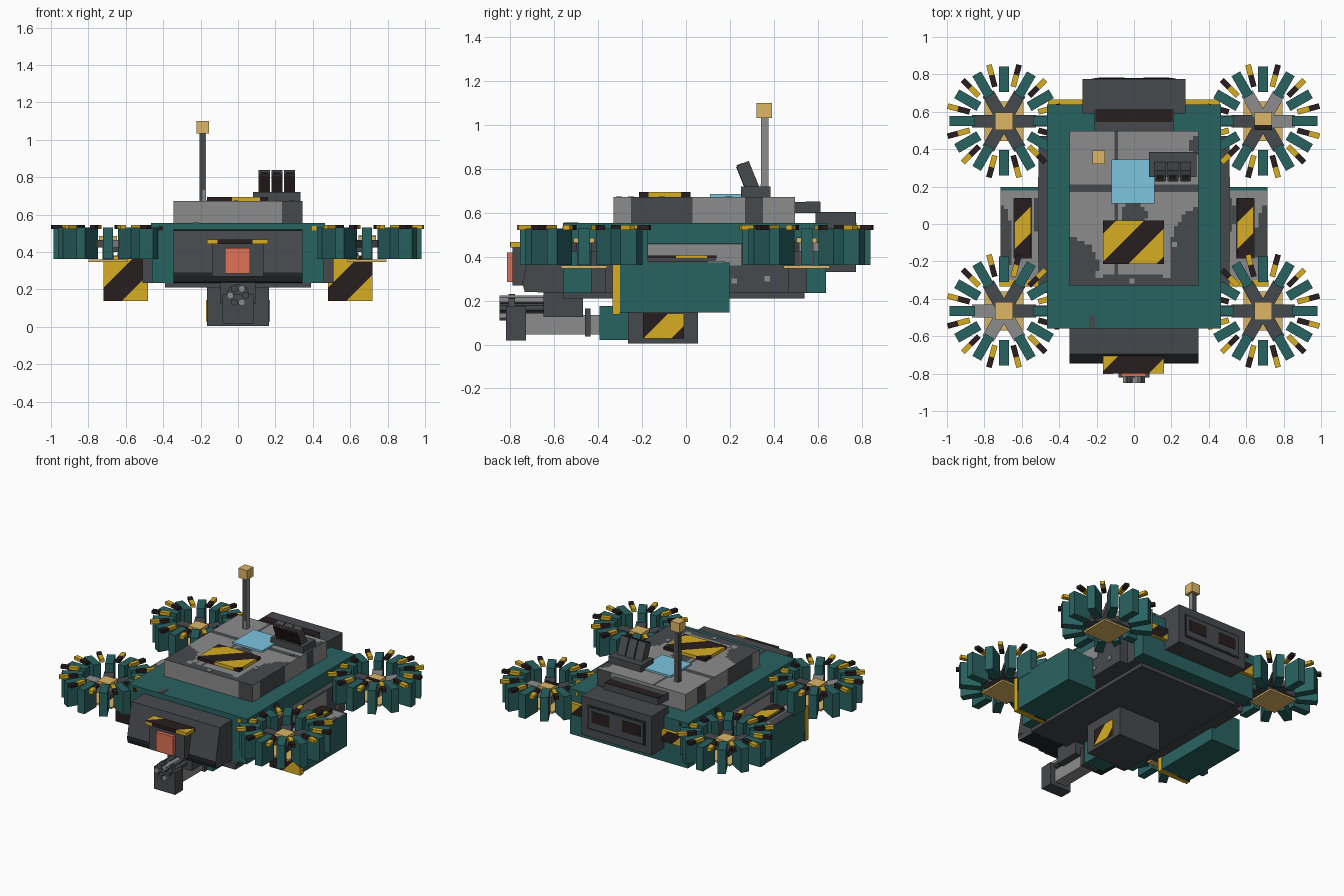
import bpy, bmesh, math
from mathutils import Matrix, Vector

if "Cube" in bpy.data.objects:
    bpy.data.objects.remove(bpy.data.objects["Cube"])

COLORS = {
    "teal": (0.022, 0.125, 0.12), "light_grey": (0.265, 0.265, 0.265),
    "dark_grey": (0.062, 0.067, 0.075), "brown_black": (0.022, 0.013, 0.013),
    "yellow": (0.68, 0.42, 0.016), "tan": (0.72, 0.47, 0.13),
    "red": (0.75, 0.165, 0.09), "blue": (0.20, 0.56, 0.74),
    "charcoal": (0.016, 0.019, 0.021),
}
MATS = {}
for key, rgb in COLORS.items():
    MATS[key] = bpy.data.materials.new(key)
    MATS[key].diffuse_color = (*rgb, 1)


def finish(name, bm, *mats):
    bmesh.ops.recalc_face_normals(bm, faces=bm.faces)
    me = bpy.data.meshes.new(name)
    bm.to_mesh(me)
    bm.free()
    for m in mats:
        me.materials.append(MATS[m])
    ob = bpy.data.objects.new(name, me)
    bpy.context.collection.objects.link(ob)
    return ob


def add_box(bm, x, y, z, mtx=Matrix(), idx=0):
    loc = Vector((sum(x) / 2, sum(y) / 2, sum(z) / 2))
    size = Matrix.Diagonal((abs(x[1] - x[0]), abs(y[1] - y[0]), abs(z[1] - z[0]), 1))
    res = bmesh.ops.create_cube(bm, size=1, matrix=mtx @ Matrix.Translation(loc) @ size)
    for f in {f for v in res["verts"] for f in v.link_faces}:
        f.material_index = idx


def box(name, x, y, z, mat):
    bm = bmesh.new()
    add_box(bm, x, y, z)
    return finish(name, bm, mat)


def cut(bm, co, no):
    bmesh.ops.bisect_plane(bm, geom=bm.verts[:] + bm.edges[:] + bm.faces[:],
                           plane_co=co, plane_no=no, dist=1e-5)


def hazard(name, x, y, z, axis, width=0.13, shift=0.0, first=0, edge=True):
    """Plate with diagonal warning stripes; its narrow edges are yellow if edge is set."""
    bm = bmesh.new()
    add_box(bm, x, y, z)
    n = Vector(axis).normalized()
    c = Vector((sum(x) / 2, sum(y) / 2, sum(z) / 2)) + n * shift
    for k in range(-8, 9):
        cut(bm, c + n * width * (k + 0.5), n)
    bm.normal_update()
    for f in bm.faces:
        k = math.floor((f.calc_center_median() - c).dot(n) / width + 0.5) + first
        f.material_index = 0 if edge and abs(f.normal.dot(n)) > 0.1 else k % 2
    return finish(name, bm, "yellow", "brown_black")


def camo(name, x, y, z, blobs, step=0.02, lines=(), side=None):
    """Light grey box with dark patches by distance to blob centres; side is a rule for walls."""
    bm = bmesh.new()
    add_box(bm, x, y, z)
    for a, r in ((0, x), (1, y)):
        no = Vector((a == 0, a == 1, 0))
        for k in range(1, int((r[1] - r[0]) / step) + 1):
            cut(bm, no * (r[0] + k * step), no)
    bm.normal_update()
    for f in bm.faces:
        p = f.calc_center_median()
        dark = any(math.hypot((p.x - bx) / rx, (p.y - by) / ry) < 1
                   for bx, by, rx, ry in blobs)
        dark |= any(abs(p[a] - v) < step * .6 for a, v in lines)
        if side and abs(f.normal.z) < .5:
            dark = side(p, f.normal)
        f.material_index = int(dark)
    return finish(name, bm, "light_grey", "dark_grey")


def cylinder(name, x, y0, y1, z, r, mat, n=8):
    bm = bmesh.new()
    bmesh.ops.create_cone(bm, cap_ends=True, segments=n, radius1=r, radius2=r, depth=y1 - y0,
                          matrix=Matrix.Translation((x, (y0 + y1) / 2, z)) @ Matrix.Rotation(math.pi / 2, 4, 'X'))
    return finish(name, bm, mat)


# Hull: top slab, end blocks, recessed core, belly plate
box("hull_top", (-.465, .465), (-.56, .64), (.46, .555), "teal")
box("hull_front", (-.46, .46), (-.56, -.43), (.235, .46), "teal")
box("hull_back", (-.46, .46), (.55, .637), (.235, .46), "teal")
box("hull_core", (-.45, .45), (-.43, .55), (.235, .46), "dark_grey")
box("belly_plate", (-.39, .39), (-.56, .54), (.21, .236), "dark_grey")
hazard("back_stripe", (-.46, .46), (.636, .665), (.39, .47), (1, 0, 1), .08)
box("scuff_patch", (-.24, -.205), (-.555, -.49), (.55, .557), "dark_grey")
box("left_marker", (-.425, -.40), (-.564, -.555), (.515, .54), "brown_black")
box("right_marker", (.395, .42), (-.564, -.555), (.515, .54), "yellow")

# Deck house with worn panels and rivets
camo("deck_house", (-.345, .345), (-.33, .497), (.555, .673),
     [(-.36, -.22, .17, .15), (.36, -.18, .17, .27), (.0, -.36, .34, .09),
      (.36, .42, .06, .06), (.0, .05, .07, .06)],
     lines=((1, .19), (0, -.09)),
     side=lambda p, n: p.x > .23 if abs(n.y) > .5 else (-.25 < p.y < .02 or .27 < p.y < .36))
for i, (rx, ry, mat) in enumerate(((-.158, -.25, "light_grey"), (-.01, -.305, "light_grey"),
                                   (.216, -.11, "light_grey"), (.288, .195, "dark_grey"))):
    box(f"deck_rivet_{i}", (rx - .014, rx + .014), (ry - .014, ry + .014), (.67, .675), mat)
hazard("deck_hazard", (-.165, .16), (-.215, .02), (.673, .695), (1, -1, 0), .105, -.095, edge=False)
box("deck_hatch", (-.12, .11), (.11, .345), (.673, .686), "blue")

# Launcher with three tilted tubes
box("launcher_base", (.08, .335), (.25, .385), (.673, .72), "dark_grey")
bm = bmesh.new()
for cx in (.14, .208, .276):
    m = Matrix.Translation((cx, .305, .71)) @ Matrix.Rotation(math.radians(22), 4, 'X')
    add_box(bm, (-.03, .03), (-.03, .03), (0, .125), m)
    add_box(bm, (-.026, .026), (-.034, -.029), (.005, .12), m, 1)
    add_box(bm, (-.02, .02), (-.028, .0), (.12, .127), m, 1)
finish("launcher_tubes", bm, "dark_grey", "brown_black")

# Antenna: dark mast with a light right face
box("antenna_mast", (-.205, -.174), (.342, .375), (.67, 1.035), "dark_grey")
box("antenna_mast_side", (-.176, -.171), (.341, .376), (.67, 1.035), "light_grey")
box("antenna_foot", (-.19, -.172), (.340, .35), (.67, .73), "light_grey")
box("antenna_tip", (-.222, -.155), (.322, .392), (1.033, 1.10), "tan")

# Rear engine box with grille
box("engine_box", (-.275, .275), (.59, .775), (.33, .605), "dark_grey")
box("engine_step", (-.21, .21), (.49, .612), (.6, .65), "dark_grey")
box("engine_step_top", (-.207, .207), (.545, .611), (.645, .653), "brown_black")
box("grille_frame", (-.225, .225), (.77, .778), (.385, .555), "charcoal")
box("grille_panel", (-.212, .212), (.772, .780), (.398, .542), "dark_grey")
for i, (a, b) in enumerate(((-.19, -.05), (.05, .19))):
    box(f"grille_slot_{i}", (a, b), (.775, .783), (.44, .52), "brown_black")

# Nose wedge, with a dark sloping front skirt
bm = bmesh.new()
prof = [(-.55, .52), (-.695, .515), (-.745, .275), (-.735, .24), (-.55, .235)]
rings = [[bm.verts.new((s * .345, y, z)) for y, z in prof] for s in (-1, 1)]
bm.faces.new(rings[0])
bm.faces.new(rings[1])
for i in range(5):
    j = (i + 1) % 5
    f = bm.faces.new((rings[0][i], rings[0][j], rings[1][j], rings[1][i]))
    f.material_index = int(i in (2, 3))
finish("nose", bm, "dark_grey", "charcoal")
box("nose_skirt", (-.345, .345), (-.745, -.70), (.27, .29), "charcoal")
box("nose_block", (-.14, .135), (-.79, -.68), (.27, .445), "dark_grey")
box("nose_lamp", (-.07, .065), (-.815, -.785), (.285, .42), "red")
hazard("nose_visor", (-.165, .16), (-.80, -.705), (.443, .467), (1, -1, 0), .18, 0, 1, edge=False)
box("nose_visor_corner", (-.165, -.11), (-.803, -.798), (.443, .467), "yellow")

# Belly turret and gun
box("gun_turret", (-.165, .165), (-.265, .055), (.005, .215), "dark_grey")
for s in (-1, 1):
    hazard(f"turret_hazard_{s}", (s * .163, s * .172), (-.195, -.01), (.028, .142), (0, 1, -1), .09, .02)
box("gun_mantlet", (-.08, .08), (-.395, -.26), (.02, .175), "teal")
box("gun_barrel", (-.045, .045), (-.74, -.39), (.045, .135), "light_grey")
box("gun_collar", (-.062, .062), (-.46, -.435), (.037, .165), "dark_grey")
box("gun_muzzle", (-.083, .083), (-.82, -.73), (.018, .175), "dark_grey")
box("upper_gun_housing", (-.095, .095), (-.65, -.47), (.125, .25), "dark_grey")
for i in range(6):
    a = math.radians(60 * i)
    cylinder(f"upper_gun_barrel_{i}", .042 * math.cos(a), -.85, -.64, .167 + .042 * math.sin(a),
             .02, "light_grey" if i % 2 else "dark_grey", 6)
cylinder("upper_gun_clamp", 0, -.81, -.78, .165, .065, "dark_grey", 8)

# Side pods
for s in (-1, 1):
    xs = sorted((s * .485, s * .714))
    box(f"sponson_{s}", (s * .44, s * .51), (-.37, .47), (.235, .46), "dark_grey")
    box(f"sponson_panel_{s}", (s * .505, s * .514), (-.2, .25), (.36, .455), "light_grey")
    for i, (ry, rz) in enumerate(((.22, .29), (.37, .30))):
        box(f"sponson_rivet_{s}_{i}", (s * .505, s * .514), (ry - .012, ry + .012), (rz - .012, rz + .012), "light_grey")
    box(f"pod_{s}", xs, (-.305, .198), (.145, .374), "teal")
    hazard(f"pod_front_{s}", sorted((s * .48, s * .72)), (-.335, -.30), (.138, .378), (1, 0, -1), .12, .01, 1)
    camo(f"pod_top_{s}", xs, (-.30, .178), (.372, .381),
         [(s * .71, -.1, .06, .2), (s * .5, .05, .04, .1)])
    box(f"pod_rib_{s}", (s * .545, s * .645), (-.185, .135), (.38, .394), "dark_grey")
    hazard(f"pod_stripe_{s}", (s * .55, s * .64), (-.18, .14), (.393, .406), (1, -1, 0), .10, edge=False)


# Paddle wheels: blocks round the rim, striped bars between, spokes and hub
def wheel(name, cx, cy, spoke_mats):
    c = Matrix.Translation((cx, cy, 0))
    rim, bars, spokes = bmesh.new(), bmesh.new(), bmesh.new()
    for i in range(12):
        m = c @ Matrix.Rotation(math.radians(30 * i), 4, 'Z')
        add_box(rim, (.155, .292), (-.0265, .0265), (.362, .53), m)
        mb = c @ Matrix.Rotation(math.radians(30 * i + 15), 4, 'Z')
        k = i % 2
        add_box(bars, (.19, .255), (-.015, .015), (.522, .544), mb, k)
        add_box(bars, (.255, .312), (-.015, .015), (.522, .544), mb, 1 - k)
        if i % 2 == 0:
            add_box(spokes, (.03, .17), (-.034, .034), (.425, .465), m, int(i >= 6))
    add_box(spokes, (-.03, .03), (-.03, .03), (.355, .45), c)
    finish(name + "_blocks", rim, "teal")
    finish(name + "_bars", bars, "yellow", "brown_black")
    finish(name + "_spokes", spokes, *spoke_mats)
    box(name + "_base", (cx - .105, cx + .105), (cy - .105, cy + .105), (.347, .36), "tan")
    box(name + "_hub", (cx - .047, cx + .047), (cy - .047, cy + .047), (.44, .485), "tan")
    # Axle to the hull
    s = 1 if cx > 0 else -1
    box(name + "_axle", (s * .44, cx), (cy - .03, cy + .03), (.40, .44), "dark_grey")


wheel("back_left_wheel", -.695, .55, ("dark_grey", "dark_grey"))
wheel("back_right_wheel", .69, .55, ("light_grey", "dark_grey"))
wheel("front_left_wheel", -.695, -.465, ("dark_grey", "light_grey"))
wheel("front_right_wheel", .69, -.465, ("dark_grey", "dark_grey"))
box("back_right_hub_strip", (.643, .737), (.503, .53), (.48, .488), "brown_black")

for m in bpy.data.materials:
    if m.users and not m.is_grease_pencil:
        m.use_nodes = True
        m.node_tree.nodes["Principled BSDF"].inputs["Base Color"].default_value = m.diffuse_color
